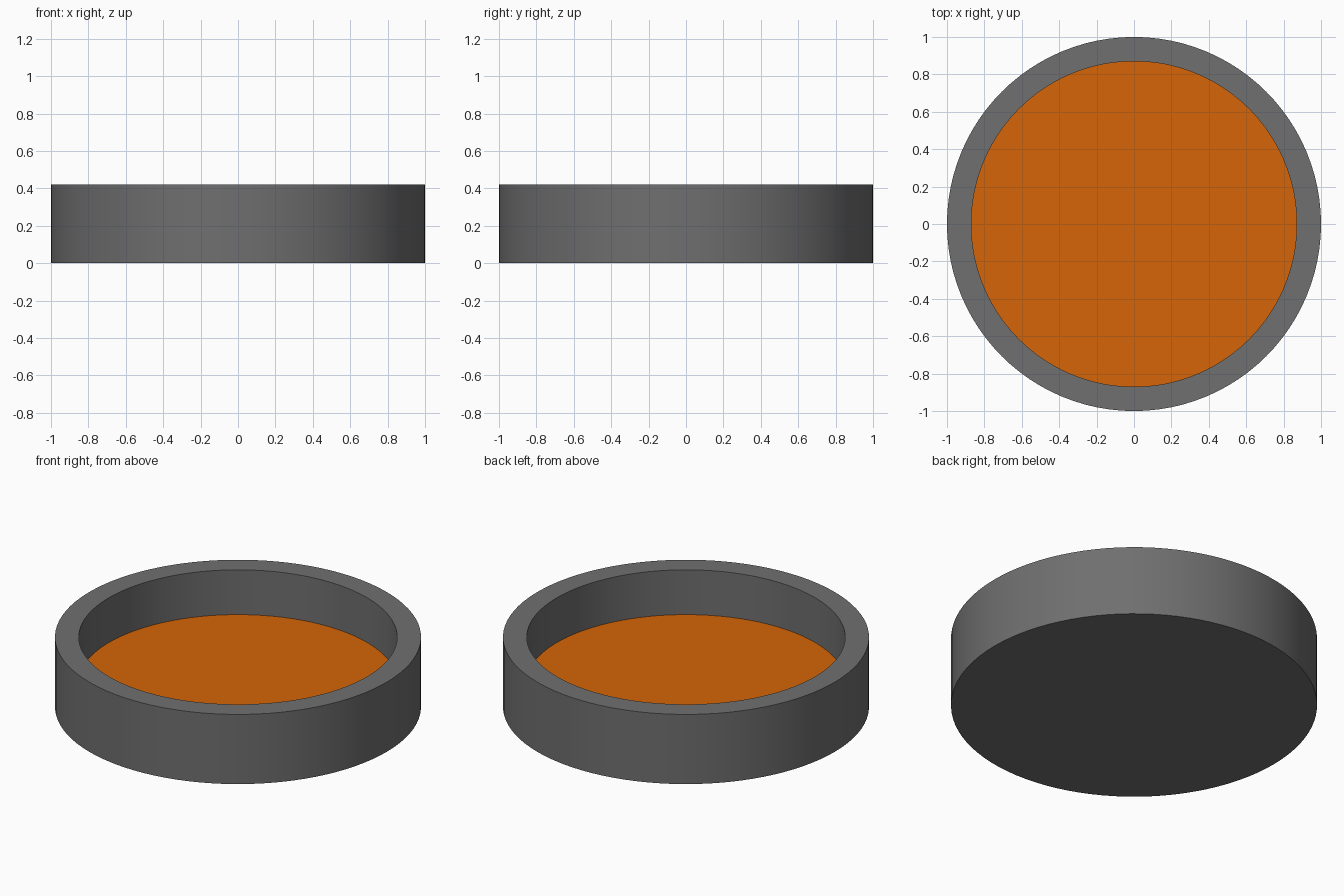
import bpy, bmesh, math

if "Cube" in bpy.data.objects:
    bpy.data.objects.remove(bpy.data.objects["Cube"])

SEG = 96


def lathe(name, profile, color):
    """Spin an (r, z) profile around z; the ends lie on the axis."""
    bm = bmesh.new()
    verts = [bm.verts.new((r, 0, z)) for r, z in profile]
    edges = [bm.edges.new(p) for p in zip(verts, verts[1:])]
    bmesh.ops.spin(bm, geom=verts + edges, cent=(0, 0, 0), axis=(0, 0, 1),
                   angle=math.tau, steps=SEG, use_duplicate=False)
    bmesh.ops.remove_doubles(bm, verts=bm.verts, dist=1e-4)
    bmesh.ops.recalc_face_normals(bm, faces=bm.faces)
    mesh = bpy.data.meshes.new(name)
    bm.to_mesh(mesh)
    bm.free()
    obj = bpy.data.objects.new(name, mesh)
    bpy.context.collection.objects.link(obj)
    mat = bpy.data.materials.new(name + "_color")
    mat.diffuse_color = color
    mat.use_nodes = True
    mat.node_tree.nodes["Principled BSDF"].inputs["Base Color"].default_value = mat.diffuse_color
    mesh.materials.append(mat)
    bpy.ops.object.select_all(action='DESELECT')
    obj.select_set(True)
    bpy.context.view_layer.objects.active = obj
    bpy.ops.object.shade_smooth_by_angle(angle=math.radians(30))


# Dark round tray with a solid floor and a thick square-edged rim
lathe("tray", [(0, 0), (1, 0), (1, 0.42), (0.87, 0.42), (0.87, 0.10), (0, 0.10)],
      (0.16, 0.16, 0.16, 1))

# Orange filling resting on the floor of the tray
lathe("filling", [(0, 0.10), (0.87, 0.10), (0.87, 0.15), (0, 0.15)],
      (0.66, 0.13, 0.002, 1))
